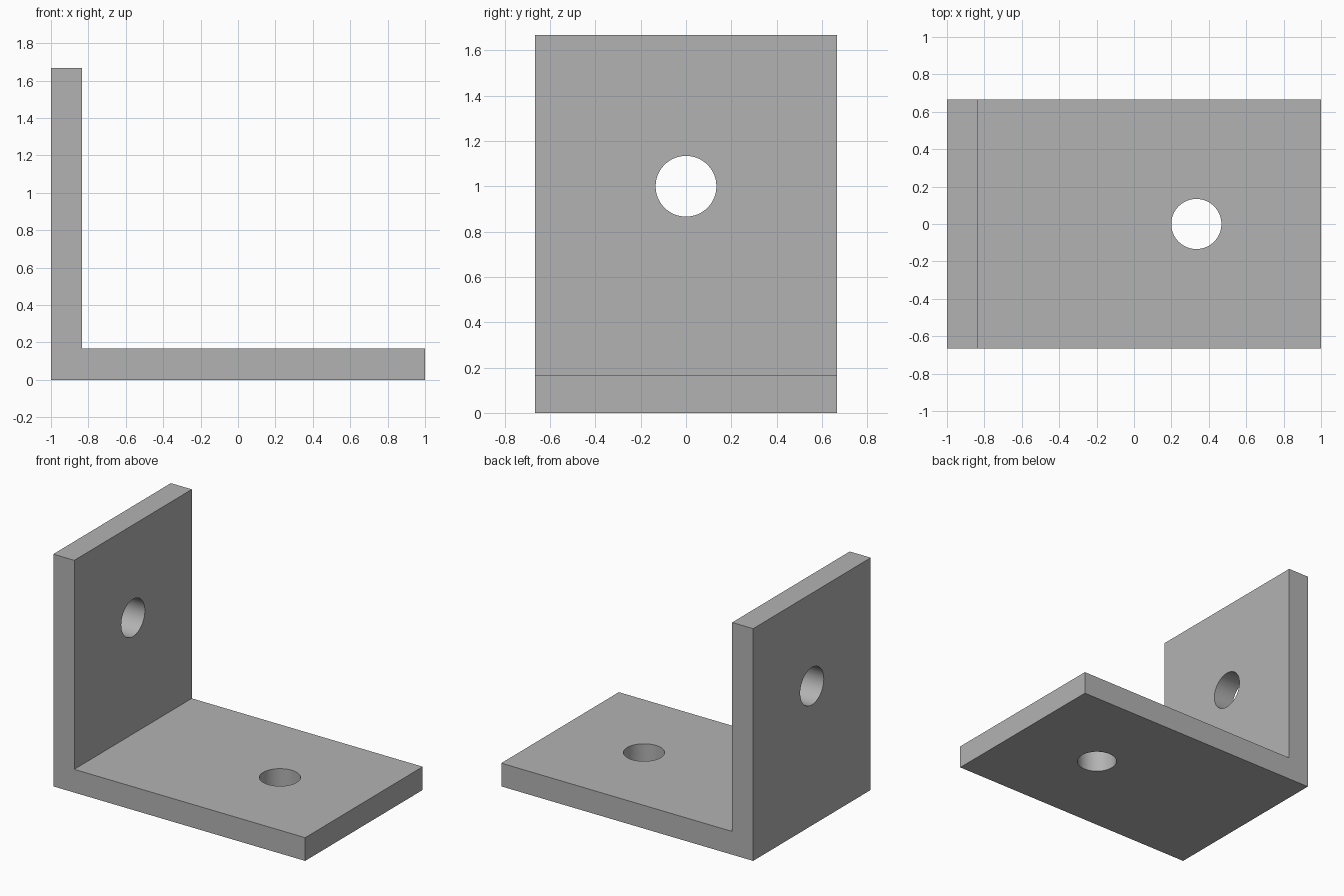
import bpy
import bmesh
from math import pi, radians

cube = bpy.data.objects.get("Cube")
if cube:
    bpy.data.objects.remove(cube, do_unlink=True)

LENGTH, WIDTH, HEIGHT = 2.0, 4 / 3, 5 / 3
THICK, HOLE_RADIUS = 1 / 6, 0.134

grey = bpy.data.materials.new("plain grey")
grey.use_nodes = True
colour = (0.45, 0.45, 0.45, 1)
grey.diffuse_color = colour
grey.node_tree.nodes["Principled BSDF"].inputs["Base Color"].default_value = colour

# L-shaped profile extruded across the width
left, right = -LENGTH / 2, LENGTH / 2
profile = [(left, 0), (right, 0), (right, THICK),
           (left + THICK, THICK), (left + THICK, HEIGHT), (left, HEIGHT)]
bm = bmesh.new()
face = bm.faces.new([bm.verts.new((x, -WIDTH / 2, z)) for x, z in profile])
result = bmesh.ops.extrude_face_region(bm, geom=[face])
moved = [v for v in result["geom"] if isinstance(v, bmesh.types.BMVert)]
bmesh.ops.translate(bm, verts=moved, vec=(0, WIDTH, 0))
bmesh.ops.recalc_face_normals(bm, faces=bm.faces)
mesh = bpy.data.meshes.new("angle_bracket")
bm.to_mesh(mesh)
bm.free()
mesh.materials.append(grey)
bracket = bpy.data.objects.new("angle_bracket", mesh)
bpy.context.collection.objects.link(bracket)


def drill(name, location, rotation):
    """Cut a round through-hole in the bracket."""
    bpy.ops.mesh.primitive_cylinder_add(
        vertices=64, radius=HOLE_RADIUS, depth=THICK * 2,
        location=location, rotation=rotation)
    cutter = bpy.context.object
    cutter.name = name
    cutter.hide_render = True
    cutter.data.materials.append(grey)
    cut = bracket.modifiers.new(name, "BOOLEAN")
    cut.operation = "DIFFERENCE"
    cut.solver = "EXACT"
    cut.object = cutter
    bpy.ops.object.select_all(action="DESELECT")
    bracket.select_set(True)
    bpy.context.view_layer.objects.active = bracket
    bpy.ops.object.modifier_apply(modifier=cut.name)
    bpy.data.objects.remove(cutter, do_unlink=True)


# One hole in the base plate, one in the upright plate
drill("base_hole", (1 / 3, 0, THICK / 2), (0, 0, 0))
drill("upright_hole", (left + THICK / 2, 0, 1), (0, pi / 2, 0))

# Smooth hole walls, crisp plate edges
bpy.ops.object.shade_smooth_by_angle(angle=radians(30))
